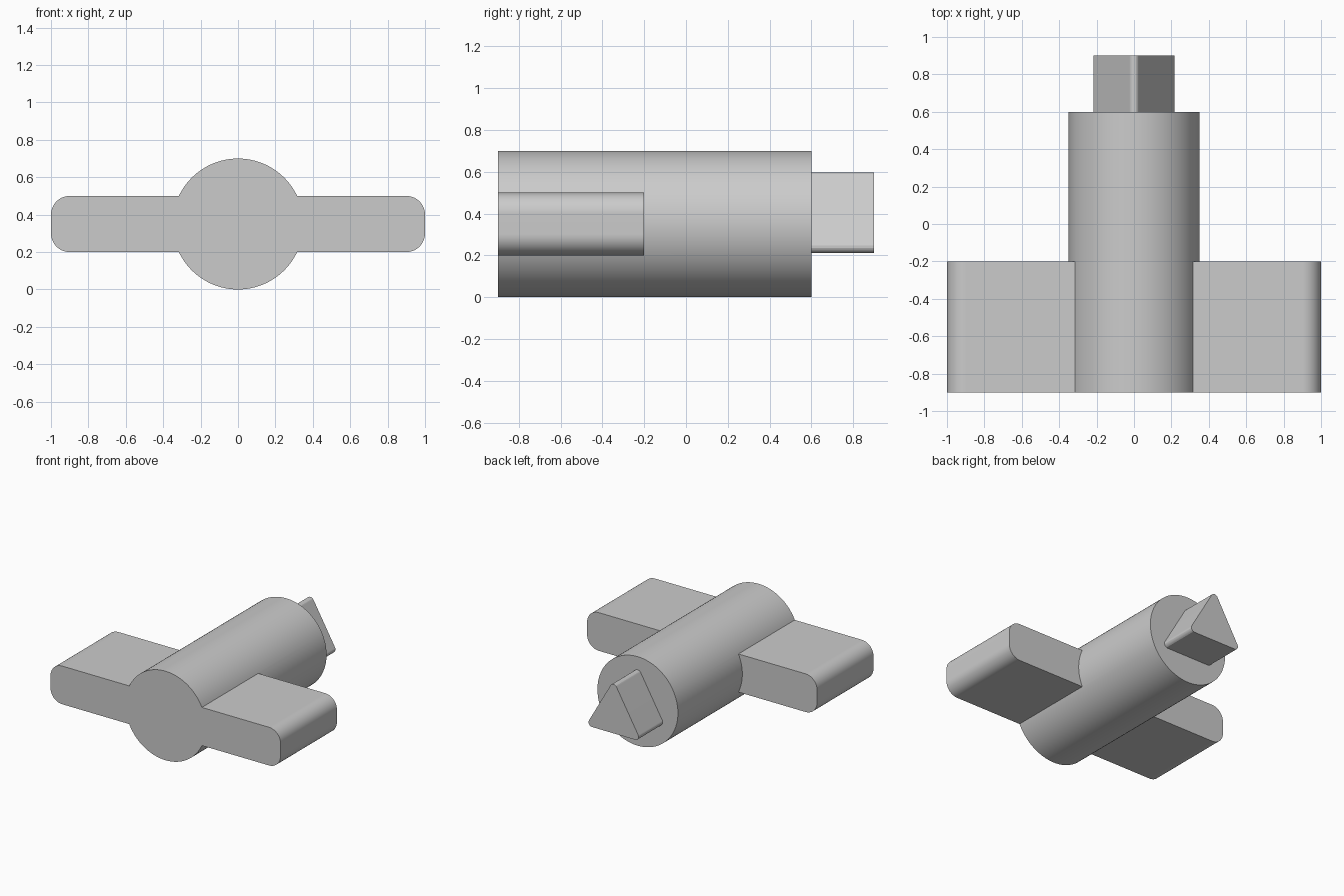
import bpy, bmesh, math
from mathutils import Vector

cube = bpy.data.objects.get("Cube")
if cube:
    bpy.data.objects.remove(cube, do_unlink=True)

AXIS_Z = 0.35

grey = bpy.data.materials.new("plain grey")
grey.use_nodes = True
grey.diffuse_color = (0.6, 0.6, 0.6, 1)
grey.node_tree.nodes["Principled BSDF"].inputs["Base Color"].default_value = (0.6, 0.6, 0.6, 1)


def rounded(corners, radius, steps=10):
    """Round every corner of a counter-clockwise convex (x, z) outline."""
    pts, n = [], len(corners)
    for i in range(n):
        c = Vector(corners[i])
        a = (Vector(corners[i - 1]) - c).normalized()
        b = (Vector(corners[(i + 1) % n]) - c).normalized()
        half = a.angle(b) / 2
        centre = c + (a + b).normalized() * radius / math.sin(half)
        sweep = math.pi - 2 * half
        out = c - centre
        mid = math.atan2(out.y, out.x)
        for s in range(steps + 1):
            t = mid + sweep * (s / steps - 0.5)
            pts.append((centre.x + radius * math.cos(t), centre.y + radius * math.sin(t)))
    return pts


def circle(radius, count, start=0):
    """Points around the long axis, as (x, z)."""
    angles = [start + 2 * math.pi * i / count for i in range(count)]
    return [(radius * math.cos(t), AXIS_Z + radius * math.sin(t)) for t in angles]


def extrude(name, outline, y0, y1):
    """Solid made by pushing an (x, z) outline from y0 to y1."""
    bm = bmesh.new()
    face = bm.faces.new([bm.verts.new((x, y0, z)) for x, z in outline])
    moved = bmesh.ops.extrude_face_region(bm, geom=[face])["geom"]
    bmesh.ops.translate(bm, vec=(0, y1 - y0, 0),
                        verts=[g for g in moved if isinstance(g, bmesh.types.BMVert)])
    if face.is_valid and not any(len(e.link_faces) < 2 for e in face.edges):
        pass
    elif not face.is_valid:
        bmesh.ops.holes_fill(bm, edges=bm.edges[:], sides=0)
    bmesh.ops.recalc_face_normals(bm, faces=bm.faces[:])
    mesh = bpy.data.meshes.new(name)
    bm.to_mesh(mesh)
    bm.free()
    mesh.materials.append(grey)
    obj = bpy.data.objects.new(name, mesh)
    bpy.context.collection.objects.link(obj)
    return obj


def select(obj):
    bpy.ops.object.select_all(action="DESELECT")
    obj.select_set(True)
    bpy.context.view_layer.objects.active = obj


def finish(obj):
    """Smooth the curves, keep corners sharp and flats flat."""
    select(obj)
    bpy.ops.object.shade_smooth_by_angle(angle=math.radians(20))
    normals = obj.modifiers.new("flat_faces", "WEIGHTED_NORMAL")
    normals.keep_sharp = True


# Round barrel with the cross wing fused into it
body = extrude("barrel_with_wings", circle(0.35, 96), -0.9, 0.6)
wing = extrude("wing", rounded([(-1, 0.2), (1, 0.2), (1, 0.5), (-1, 0.5)], 0.1), -0.9, -0.2)
union = body.modifiers.new("fuse_wing", "BOOLEAN")
union.operation = "UNION"
union.solver = "EXACT"
union.object = wing
select(body)
bpy.ops.object.modifier_apply(modifier=union.name)
bpy.data.objects.remove(wing, do_unlink=True)
finish(body)

# Triangular peg on the back end
peg = extrude("triangular_peg", rounded(circle(0.277, 3, math.pi / 2), 0.03, 6), 0.59, 0.9)
finish(peg)
